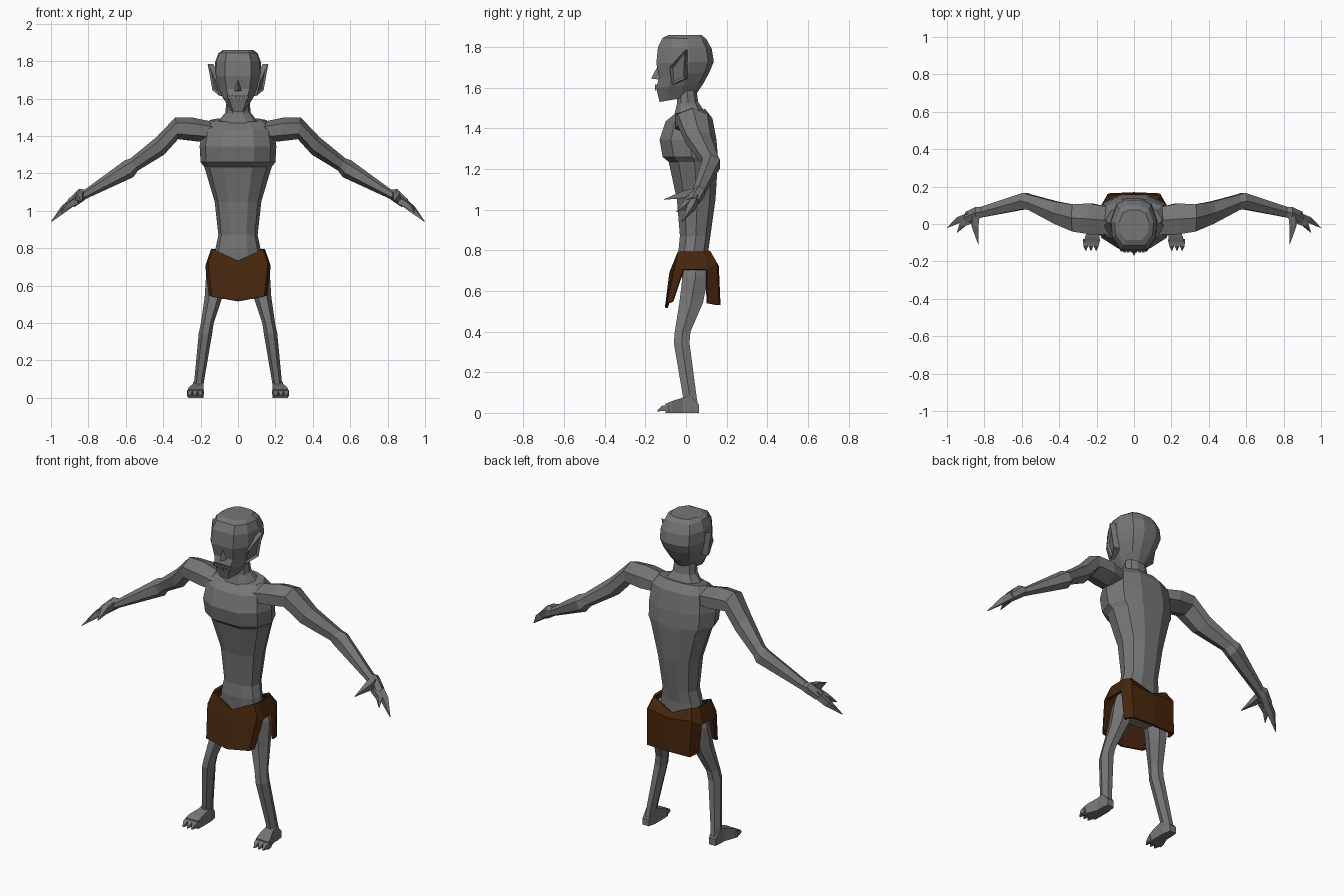
import bpy
import bmesh
from mathutils import Vector

if "Cube" in bpy.data.objects:
    bpy.data.objects.remove(bpy.data.objects["Cube"])


def material(name, rgb):
    m = bpy.data.materials.new(name)
    m.diffuse_color = (*rgb, 1)
    m.use_nodes = True
    m.node_tree.nodes["Principled BSDF"].inputs["Base Color"].default_value = m.diffuse_color
    return m


SKIN = material("grey skin", (0.18, 0.18, 0.18))
CLOTH = material("brown cloth", (0.06, 0.019, 0.004))

HEX = [(1, 0), (.5, 1), (-.5, 1), (-1, 0), (-.5, -1), (.5, -1)]
BOX = [(1, 1), (-1, 1), (-1, -1), (1, -1)]
DIAMOND = [(1, 0), (0, 1), (-1, 0), (0, -1)]


def both_sides(half):
    return half + [(-x, y) for x, y in reversed(half)]


BODY = both_sides([(.42, -1), (.85, -.6), (1, .05), (.8, .7), (.35, 1)])
SKULL = both_sides([(.56, -1), (.93, -.5), (1, .15), (.75, .8), (.32, 1)])


def finish(name, bm, mat, mirror=False):
    bmesh.ops.recalc_face_normals(bm, faces=bm.faces[:])
    me = bpy.data.meshes.new(name)
    bm.to_mesh(me)
    bm.free()
    me.materials.append(mat)
    ob = bpy.data.objects.new(name, me)
    bpy.context.collection.objects.link(ob)
    if mirror:
        ob.modifiers.new("mirror", 'MIRROR')
    return ob


def loft(name, rings, section, mirror=False):
    """Skin a section through rings given as (centre, u, v)."""
    bm = bmesh.new()
    loops = [[bm.verts.new(c + u * a + v * b) for a, b in section]
             for c, u, v in rings]
    n = len(section)
    for p, q in zip(loops, loops[1:]):
        for i in range(n):
            j = (i + 1) % n
            bm.faces.new((p[i], p[j], q[j], q[i]))
    bm.faces.new(loops[0])
    bm.faces.new(loops[-1])
    return finish(name, bm, SKIN, mirror)


def level_rings(rows):
    """Rows of front z, back z, half width, front y, back y."""
    return [(Vector((0, (yf + yb) / 2, (zf + zb) / 2)), Vector((w, 0, 0)),
             Vector((0, (yb - yf) / 2, (zb - zf) / 2)))
            for zf, zb, w, yf, yb in rows]


def spike(name, points, radii, mirror=True):
    """Tapering four-sided claw through points."""
    pts = [Vector(p) for p in points]
    axis = (pts[-1] - pts[0]).normalized()
    u = axis.orthogonal().normalized()
    v = axis.cross(u)
    loft(name, [(p, u * r, v * r) for p, r in zip(pts, radii)], DIAMOND, mirror)


# Torso with overhanging chest
loft("torso", level_rings([
    (.60, .60, .08, .0, .09), (.70, .70, .13, -.03, .11),
    (.80, .80, .12, -.037, .11), (.87, .87, .105, -.03, .12),
    (1.05, 1.05, .125, -.045, .145), (1.235, 1.235, .18, -.085, .157),
    (1.26, 1.26, .2, -.115, .157), (1.345, 1.345, .205, -.13, .15),
    (1.435, 1.45, .19, -.10, .13), (1.475, 1.495, .15, -.05, .095)]), BODY)

# Neck
loft("neck", level_rings([
    (1.455, 1.485, .11, -.06, .09), (1.52, 1.53, .068, -.045, .06),
    (1.60, 1.60, .06, -.045, .05)]), BODY)

# Head with narrow jaw
loft("head", level_rings([
    (1.53, 1.56, .045, -.13, .045), (1.60, 1.62, .085, -.147, .085),
    (1.65, 1.68, .11, -.132, .117), (1.72, 1.73, .125, -.146, .137),
    (1.80, 1.79, .123, -.138, .127), (1.845, 1.84, .105, -.115, .1),
    (1.86, 1.86, .08, -.085, .075)]), SKULL)

# Nose wedge
bm = bmesh.new()
nose = [bm.verts.new(p) for p in ((0, -.14, 1.705), (-.02, -.13, 1.64),
                                  (.02, -.13, 1.64), (0, -.172, 1.645))]
bmesh.ops.convex_hull(bm, input=nose)
finish("nose", bm, SKIN)

# Teeth
for i in range(6):
    x = -.05 + .02 * i
    tip = 1.585 if i % 2 else 1.59
    spike("tooth", [(x, -.146, 1.615), (x, -.152, tip)], [.009, .001], False)

# Pointed ears with hollow outer face
bm = bmesh.new()
rim = [Vector(p) for p in ((.122, -.08, 1.70), (.10, -.07, 1.615),
                           (.137, -.005, 1.645), (.162, -.005, 1.785))]
outer = [bm.verts.new(p) for p in rim]
inner = [bm.verts.new(p + Vector((-.03, .012, 0))) for p in rim]
face = bm.faces.new(outer)
bm.faces.new(inner[::-1])
for i in range(4):
    j = (i + 1) % 4
    bm.faces.new((outer[j], outer[i], inner[i], inner[j]))
bmesh.ops.recalc_face_normals(bm, faces=bm.faces[:])
bmesh.ops.inset_region(bm, faces=[face], thickness=.014, depth=-.01)
finish("ear", bm, SKIN, True)

# Arms: top x, top z, bottom x, bottom z, front y, back y
arm = []
for xt, zt, xb, zb, yf, yb in [
        (.13, 1.475, .15, 1.37, -.055, .09), (.25, 1.50, .21, 1.37, -.055, .11),
        (.335, 1.50, .32, 1.383, -.04, .105), (.435, 1.395, .395, 1.30, .0, .12),
        (.575, 1.28, .535, 1.215, .075, .157), (.605, 1.27, .56, 1.18, .08, .167),
        (.82, 1.113, .81, 1.065, .035, .092), (.85, 1.117, .83, 1.05, .03, .092),
        (.91, 1.06, .875, 1.02, .0, .065)]:
    arm.append((Vector(((xt + xb) / 2, (yf + yb) / 2, (zt + zb) / 2)),
                Vector(((xt - xb) / 2, 0, (zt - zb) / 2)),
                Vector((0, (yb - yf) / 2, 0))))
loft("arm", arm, HEX, True)

# Clawed fingers and thumb
spike("long_finger", [(.87, .045, 1.06), (.93, .025, 1.01), (.998, -.02, .942)],
      [.028, .023, .002])
spike("short_finger", [(.87, .02, 1.05), (.915, .0, 1.025), (.945, -.045, .99)],
      [.025, .02, .002])
spike("thumb", [(.845, .045, 1.085), (.85, -.01, 1.075), (.832, -.108, 1.05)],
      [.028, .025, .002])

# Legs: height, inner x, outer x, front y, back y
loft("leg", [(Vector(((a + b) / 2, (f + k) / 2, z)), Vector(((b - a) / 2, 0, 0)),
              Vector((0, (k - f) / 2, 0))) for z, a, b, f, k in [
    (.76, .05, .14, .0, .105), (.67, .045, .17, -.017, .11),
    (.54, .083, .178, -.033, .083), (.40, .13, .198, -.055, .022),
    (.345, .138, .21, -.06, .017), (.08, .183, .235, -.015, .052),
    (.01, .188, .24, -.012, .064)]], HEX, True)

# Feet: y, inner x, outer x, top z
loft("foot", [(Vector(((a + b) / 2, y, h / 2)), Vector(((b - a) / 2, 0, 0)),
               Vector((0, 0, h / 2))) for y, a, b, h in [
    (.065, .195, .235, .04), (.02, .185, .24, .085), (-.015, .185, .24, .075),
    (-.07, .185, .262, .058), (-.10, .187, .268, .045)]], BOX, True)
for x in (.20, .228, .256):
    spike("toe", [(x, -.085, .024), (x + .002, -.115, .022), (x + .002, -.14, .01)],
          [.024, .018, .004])

# Loincloth: columns from front centre to back centre, each top, hip, hem
columns = [
    ((0, -.058, .732), (0, -.075, .69), (0, -.097, .517)),
    ((.13, -.035, .792), (.155, -.05, .72), (.137, -.088, .54)),
    ((.138, -.01, .792), (.168, -.012, .705), (.15, -.065, .548)),
    ((.138, .085, .792), (.168, .10, .705), (.152, .103, .54)),
    ((.115, .115, .792), (.14, .148, .735), (.135, .158, .53)),
    ((0, .122, .737), (0, .155, .72), (0, .163, .53))]
bm = bmesh.new()
grid = [[bm.verts.new(p) for p in col] for col in columns]
for i in range(5):
    for r in range(2):
        if (i, r) != (2, 1):  # open side slit
            a, b = grid[i], grid[i + 1]
            bm.faces.new((a[r], a[r + 1], b[r + 1], b[r]))
cloth = finish("loincloth", bm, CLOTH, True)
solid = cloth.modifiers.new("thickness", 'SOLIDIFY')
solid.thickness = .014
solid.offset = 0
